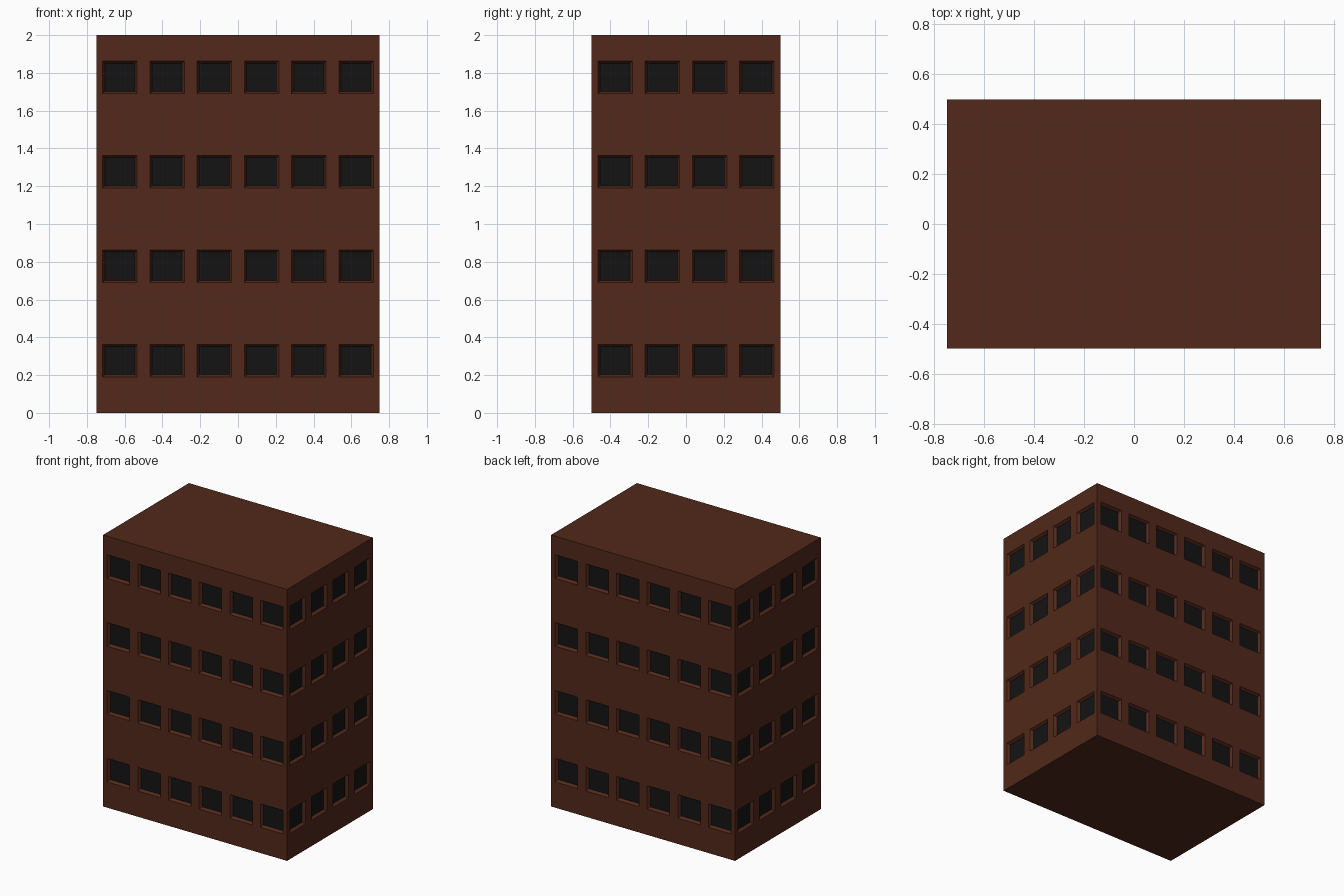
import bpy, bmesh
from mathutils import Vector

if "Cube" in bpy.data.objects:
    bpy.data.objects.remove(bpy.data.objects["Cube"])

W, D, H = 1.5, 1.0, 2.0
PITCH, WIN_W = 0.25, 0.183
WIN_Z0, WIN_Z1, FLOOR = 0.19, 0.363, 0.5

def material(name, color):
    m = bpy.data.materials.new(name)
    m.diffuse_color = (*color, 1)
    m.use_nodes = True
    m.node_tree.nodes["Principled BSDF"].inputs["Base Color"].default_value = m.diffuse_color
    return m

# Solid block
bm = bmesh.new()
bmesh.ops.create_cube(bm, size=1)
bmesh.ops.scale(bm, vec=(W, D, H), verts=bm.verts)
bmesh.ops.translate(bm, vec=(0, 0, H / 2), verts=bm.verts)

def cut(axis, value):
    no = Vector((0, 0, 0))
    no[axis] = 1
    bmesh.ops.bisect_plane(bm, geom=bm.verts[:] + bm.edges[:] + bm.faces[:],
                           plane_co=no * value, plane_no=no, dist=1e-5)

# Window outlines cut into the walls
xs = [(i - 2.5) * PITCH for i in range(6)]
ys = [(i - 1.5) * PITCH for i in range(4)]
zs = [(WIN_Z0 + WIN_Z1) / 2 + i * FLOOR for i in range(4)]
for axis, centers, size in ((0, xs, WIN_W), (1, ys, WIN_W), (2, zs, WIN_Z1 - WIN_Z0)):
    for c in centers:
        cut(axis, c - size / 2)
        cut(axis, c + size / 2)

def near(v, centers):
    return any(abs(v - c) < 0.01 for c in centers)

bm.normal_update()
panes = []
for f in bm.faces:
    c = f.calc_center_median()
    if abs(f.normal.z) < 0.1 and near(c.z, zs):
        if near(c.x, xs) if abs(f.normal.y) > 0.5 else near(c.y, ys):
            panes.append(f)

# Sloped reveals with recessed glass
bmesh.ops.inset_individual(bm, faces=panes, thickness=0.017, depth=-0.02)
for f in panes:
    f.material_index = 1

mesh = bpy.data.meshes.new("building")
bm.to_mesh(mesh)
bm.free()
mesh.materials.append(material("brick", (0.084, 0.0215, 0.0105)))
mesh.materials.append(material("glass", (0.0068, 0.0068, 0.0068)))
bpy.context.collection.objects.link(bpy.data.objects.new("building", mesh))
